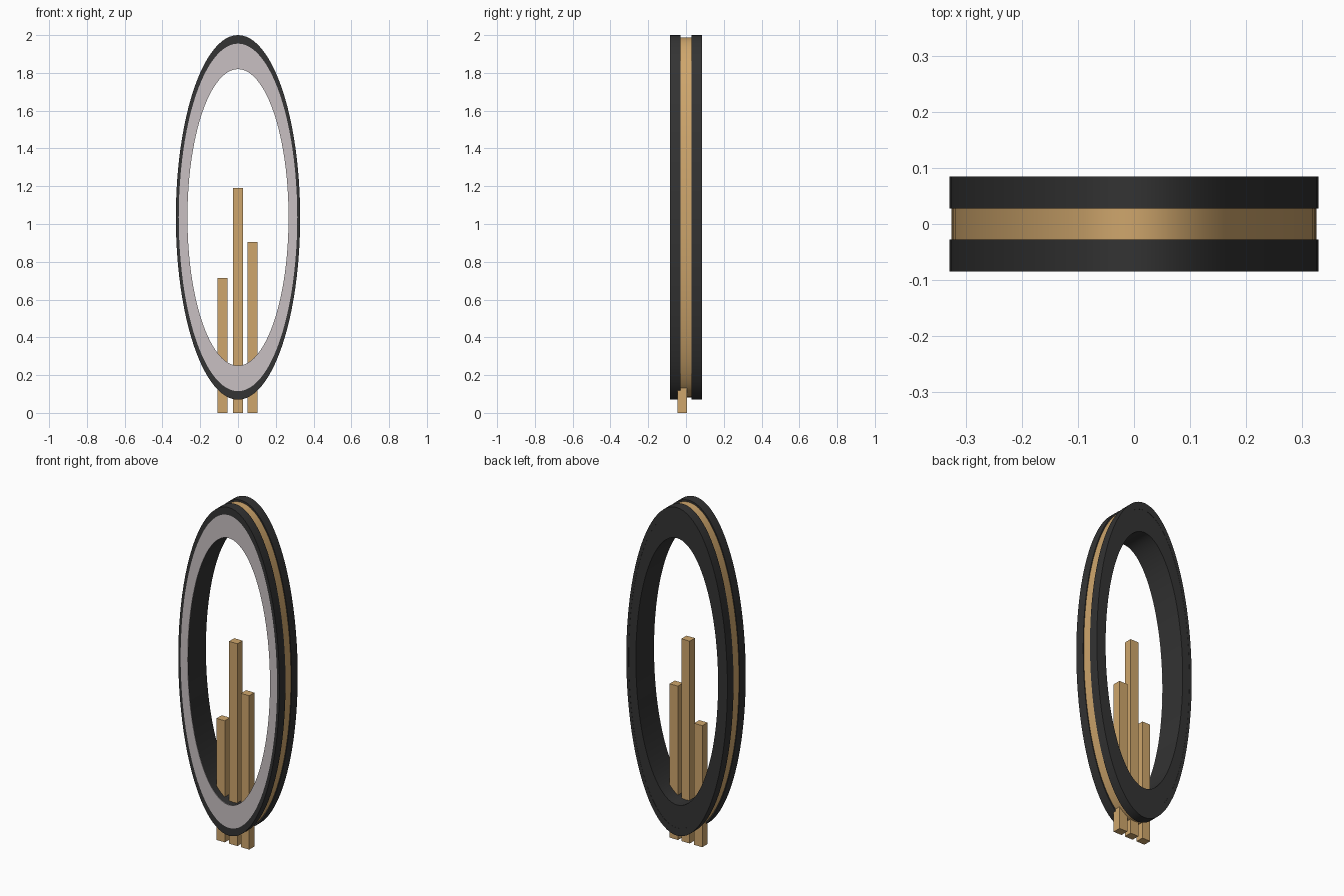
import bpy, bmesh, math

cube = bpy.data.objects.get("Cube")
if cube:
    bpy.data.objects.remove(cube)

CENTRE_Z = 1.035
WIDTH_RATIO = 0.341
SEGMENTS = 96


def material(name, colour):
    mat = bpy.data.materials.new(name)
    mat.use_nodes = True
    mat.diffuse_color = (*colour, 1)
    mat.node_tree.nodes["Principled BSDF"].inputs["Base Color"].default_value = (*colour, 1)
    return mat


black = material("soft black", (0.033, 0.033, 0.033))
gold = material("warm gold", (0.62, 0.38, 0.15))
pale = material("pale grey", (0.58, 0.53, 0.54))


def finish(bm, name, mat):
    bmesh.ops.recalc_face_normals(bm, faces=bm.faces)
    mesh = bpy.data.meshes.new(name)
    bm.to_mesh(mesh)
    bm.free()
    mesh.materials.append(mat)
    obj = bpy.data.objects.new(name, mesh)
    bpy.context.collection.objects.link(obj)
    return obj


def oval_ring(name, inner, outer, front, back, mat):
    """Sweep a rectangular section round a tall ellipse."""
    bm = bmesh.new()
    section = [(inner, front), (outer, front), (outer, back), (inner, back)]
    loops = []
    for i in range(SEGMENTS):
        a = math.tau * i / SEGMENTS
        loops.append([bm.verts.new((r * WIDTH_RATIO * math.sin(a), y,
                                    CENTRE_Z + r * math.cos(a))) for r, y in section])
    for i, loop in enumerate(loops):
        after = loops[(i + 1) % SEGMENTS]
        for j in range(4):
            k = (j + 1) % 4
            bm.faces.new((loop[j], loop[k], after[k], after[j]))
    obj = finish(bm, name, mat)
    bpy.ops.object.select_all(action="DESELECT")
    obj.select_set(True)
    bpy.context.view_layer.objects.active = obj
    bpy.ops.object.shade_smooth_by_angle(angle=math.radians(30))


def bar(name, x, height):
    """Upright square bar standing on the ground."""
    bm = bmesh.new()
    bmesh.ops.create_cube(bm, size=1)
    for v in bm.verts:
        v.co = (x + v.co.x * 0.054, -0.02 + v.co.y * 0.048, (v.co.z + 0.5) * height)
    finish(bm, name, gold)


# Oval frame: core, two outer rims with a gold band in the groove between
oval_ring("frame_core", 0.785, 0.925, -0.083, 0.084, black)
oval_ring("front_rim", 0.92, 0.965, -0.085, -0.028, black)
oval_ring("back_rim", 0.92, 0.965, 0.028, 0.085, black)
oval_ring("groove_band", 0.91, 0.953, -0.03, 0.03, gold)

# Pale plate on the front face
oval_ring("front_plate", 0.785, 0.92, -0.085, -0.082, pale)

# Three bars rising through the frame
for name, x, height in (("right_bar", -0.082, 0.715),
                        ("middle_bar", 0.0, 1.19),
                        ("left_bar", 0.077, 0.905)):
    bar(name, x, height)
